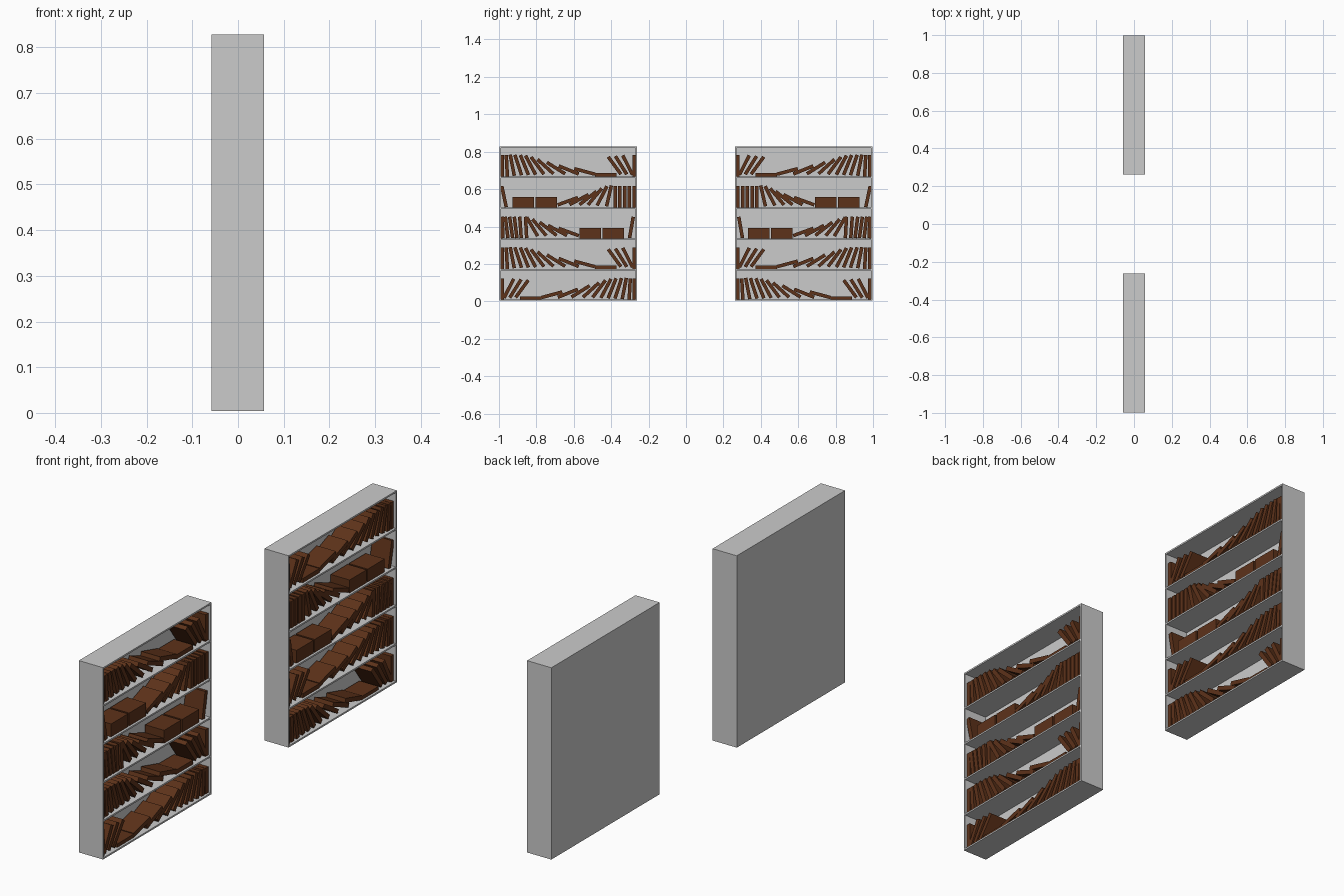
import bpy, bmesh
from math import radians, sin, cos
from mathutils import Matrix, Vector

if "Cube" in bpy.data.objects:
    bpy.data.objects.remove(bpy.data.objects["Cube"])

Y0, Y1 = 0.262, 0.997          # inner and outer ends of one bookcase
X0, X1 = -0.058, 0.057         # back and open front
Z0, Z1, T = 0.004, 0.828, 0.007
PITCH = (Z1 - Z0) / 5
BOOK_H, BOOK_T, BOOK_D = 0.115, 0.0185, 0.09

brown = bpy.data.materials.new("brown_leather")
brown.diffuse_color = (0.11, 0.032, 0.01, 1)
brown.use_nodes = True
brown.node_tree.nodes["Principled BSDF"].inputs["Base Color"].default_value = brown.diffuse_color


def add_box(bm, centre, size, angle=0):
    m = (Matrix.Translation(centre) @ Matrix.Rotation(angle, 4, 'X')
         @ Matrix.Diagonal(Vector((*size, 1))))
    bmesh.ops.create_cube(bm, size=1, matrix=m)


def finish(bm, name, mat=None):
    me = bpy.data.meshes.new(name)
    bm.to_mesh(me)
    bm.free()
    if mat:
        me.materials.append(mat)
    bpy.context.collection.objects.link(bpy.data.objects.new(name, me))


# Book rows: (distance from row start, lean in degrees towards the start)
slide = [(.016, 0), (.039, 3), (.068, 11), (.100, 18), (.133, 22), (.166, 28),
         (.203, 37), (.246, 48), (.302, 58), (.370, 68), (.455, 75), (.567, 90),
         (.615, 36), (.650, 32), (.685, 27), (.719, 0)]
packed = [(.016, 2), (.038, 7), (.062, 8), (.086, 7), (.112, 4), (.142, 3),
          (.175, 30), (.213, 40), (.260, 52), (.310, 62), (.370, 70), (.705, -10)]
upright = [(.016, 0), (.041, 0), (.066, 0), (.091, 0), (.116, 0), (.150, 13),
           (.187, 27), (.225, 40), (.262, 52), (.310, 62), (.370, 70), (.711, -12)]
stacks = (.486, .609)
# bottom to top: books, has flat stacks, row starts at the inner end
rows = [(slide, False, True), (slide, False, False), (packed, True, False),
        (upright, True, True), (slide, False, False)]

for side, label in ((-1, "left"), (1, "right")):
    # Case: back, ends, base, top and shelves
    bm = bmesh.new()
    xc, yc, zc = (X0 + X1) / 2, side * (Y0 + Y1) / 2, (Z0 + Z1) / 2
    dx, dy, dz = X1 - X0, Y1 - Y0, Z1 - Z0
    add_box(bm, (X0 + T / 2, yc, zc), (T, dy, dz))
    for s in (-1, 1):
        add_box(bm, (xc, yc + s * (dy - T) / 2, zc), (dx, T, dz))
    for i in range(6):
        z = min(max(Z0 + i * PITCH, Z0 + T / 2), Z1 - T / 2)
        add_box(bm, (xc, yc, z), (dx, dy, T))
    finish(bm, label + "_bookcase")

    # Books on each shelf
    for i, (books, stacked, flip) in enumerate(rows):
        bm = bmesh.new()
        floor = Z0 + i * PITCH + T / 2
        start, step = (Y0, side) if flip else (Y1, -side)
        start *= side

        def book(u, lean, lift=0):
            a = radians(lean)
            half = BOOK_H / 2 * cos(a) + BOOK_T / 2 * abs(sin(a))
            add_box(bm, (0.002, start + step * u, floor + half + lift),
                    (BOOK_D, BOOK_T, BOOK_H), a * step)

        for u, lean in books:
            book(u, lean, 0.008 * sin(radians(2 * abs(lean))) if lean > 10 else 0)
        if stacked:
            for u in stacks:
                for k in range(3):
                    book(u, 90, k * BOOK_T)
        finish(bm, f"{label}_books_row_{i + 1}", brown)
